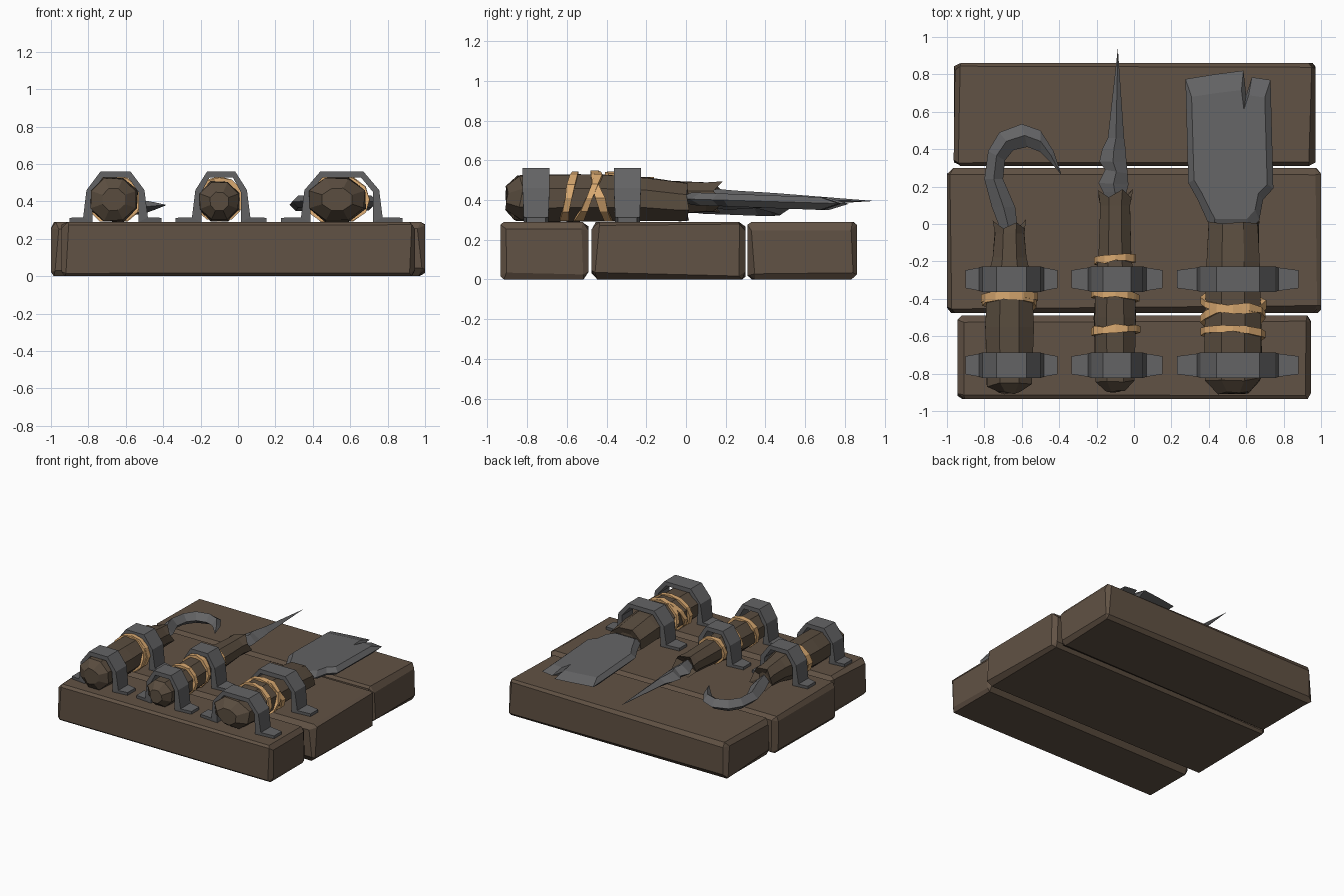
import bpy, bmesh, math, random
from mathutils import Vector

random.seed(4)


def material(name, rgb):
    m = bpy.data.materials.new(name)
    m.diffuse_color = (*rgb, 1)
    return m


PLANK = material("plank brown", (0.120, 0.084, 0.058))
HANDLE = material("handle brown", (0.102, 0.074, 0.050))
METAL = material("dark iron", (0.127, 0.127, 0.131))
CORD = material("tan cord", (0.70, 0.40, 0.165))


def jit(a):
    return random.uniform(-a, a)


def finish(name, bm, mat):
    bmesh.ops.recalc_face_normals(bm, faces=bm.faces)
    me = bpy.data.meshes.new(name)
    bm.to_mesh(me)
    bm.free()
    me.materials.append(mat)
    ob = bpy.data.objects.new(name, me)
    bpy.context.collection.objects.link(ob)
    return ob


def loft(name, rings, mat, closed=False):
    """Skin a list of equal-length point rings; cap the ends or join them."""
    bm = bmesh.new()
    loops = [[bm.verts.new(p) for p in r] for r in rings]
    n = len(loops[0])
    pairs = list(zip(loops, loops[1:])) + ([(loops[-1], loops[0])] if closed else [])
    for a, b in pairs:
        for i in range(n):
            bm.faces.new((a[i], a[(i + 1) % n], b[(i + 1) % n], b[i]))
    if not closed:
        bm.faces.new(loops[0])
        bm.faces.new(loops[-1])
    bmesh.ops.remove_doubles(bm, verts=bm.verts, dist=0.0005)
    return finish(name, bm, mat)


# Base planks: boxes with worn, uneven chamfers
def plank(name, x0, x1, y0, y1):
    bm = bmesh.new()
    bmesh.ops.create_cube(bm, size=1)
    for v in bm.verts:
        v.co = Vector(((x0 + x1) / 2 + v.co.x * (x1 - x0),
                       (y0 + y1) / 2 + v.co.y * (y1 - y0), 0.145 + v.co.z * 0.29))
    bmesh.ops.bevel(bm, geom=bm.edges[:], offset=0.028, segments=1, affect='EDGES')
    for v in bm.verts:
        inner = abs(v.co.x) < max(abs(x0), abs(x1)) - 0.01
        if inner:
            v.co.x += jit(0.014)
        if y0 + 0.01 < v.co.y < y1 - 0.01:
            v.co.y += jit(0.012)
        if 0.01 < v.co.z < 0.28:
            v.co.z += jit(0.018)
    finish(name, bm, PLANK)


plank("front_plank", -0.945, 0.945, -0.935, -0.49)
plank("middle_plank", -1.0, 1.0, -0.475, 0.30)
plank("back_plank", -0.955, 0.97, 0.31, 0.86)


# Handles: eight-sided tapering grips, knobbly butt, splintered far end
def handle(name, cx, stations, splinter):
    rings = []
    for k, (y, rx, rz, cz) in enumerate(stations):
        ring = []
        for i in range(8):
            a = math.tau * (i + 0.5) / 8
            dy = jit(0.012) if k < 2 else 0
            s = 1.06 + jit(0.035)
            if k == len(stations) - 2:
                dy = splinter * (1 if i % 2 else -0.6) + jit(splinter * 0.4)
                s += splinter * 2.5 * (i % 2)
            ring.append((cx + rx * s * math.cos(a), y + dy,
                         max(0.285, cz + rz * s * math.sin(a))))
        rings.append(ring)
    loft(name, rings, HANDLE)


handle("hook_handle", -0.665, [
    (-0.905, 0.06, 0.06, 0.41), (-0.86, 0.125, 0.115, 0.41), (-0.55, 0.13, 0.12, 0.41),
    (-0.30, 0.12, 0.115, 0.41), (-0.18, 0.092, 0.095, 0.41), (-0.05, 0.082, 0.082, 0.405),
    (-0.01, 0.085, 0.08, 0.40), (-0.03, 0.04, 0.04, 0.40)], 0.028)
handle("spike_handle", -0.10, [
    (-0.895, 0.05, 0.05, 0.40), (-0.84, 0.105, 0.10, 0.40), (-0.50, 0.115, 0.11, 0.40),
    (-0.30, 0.105, 0.105, 0.405), (-0.18, 0.09, 0.09, 0.41), (0.10, 0.08, 0.075, 0.415),
    (0.15, 0.088, 0.075, 0.415), (0.12, 0.04, 0.04, 0.41)], 0.028)
handle("cleaver_handle", 0.53, [
    (-0.90, 0.08, 0.06, 0.41), (-0.83, 0.15, 0.115, 0.41), (-0.70, 0.155, 0.12, 0.41),
    (-0.45, 0.15, 0.118, 0.41), (-0.20, 0.145, 0.11, 0.405), (-0.03, 0.137, 0.10, 0.39),
    (0.005, 0.137, 0.095, 0.39), (-0.01, 0.08, 0.05, 0.39)], 0.008)


# Brackets: folded iron straps with splayed feet
def bracket(name, cx, foot, leg, top, y):
    t = 0.033
    half = [(foot, 0.312, foot, 0.288, 0.048), (leg + 0.018, 0.315, leg - t, 0.288, 0.062),
            (leg, 0.46, leg - t, 0.45, 0.068), (top, 0.56, top - 0.012, 0.527, 0.068)]
    path = [(1, h) for h in half] + [(-1, h) for h in reversed(half)]
    rings = []
    for s, (xo, zo, xi, zi, w) in path:
        o, i = cx + s * xo, cx + s * xi
        rings.append([(o, y - w, zo), (o, y + w, zo), (i, y + w, zi), (i, y - w, zi)])
    loft(name, rings, METAL)


for label, cx, foot, leg, top in (("hook", -0.655, 0.245, 0.155, 0.08),
                                  ("spike", -0.09, 0.243, 0.138, 0.075),
                                  ("cleaver", 0.56, 0.325, 0.20, 0.115)):
    for where, y in (("front", -0.755), ("back", -0.295)):
        bracket(f"{label}_{where}_bracket", cx if label != "cleaver" else 0.535 + 0.02,
                foot, leg, top, y)


# Cord wraps: thin tilted bands round the grips
def wrap(name, cx, rx, rz, y, tilt_z, tilt_x, w=0.02):
    rings = []
    n = 12
    for i in range(n):
        a = math.tau * i / n
        c, s = math.cos(a), math.sin(a)
        yc = y + tilt_z * s + tilt_x * c + jit(0.004)
        k, ww = 1 + jit(0.03), w * random.uniform(0.75, 1.25)
        ring = []
        for dy, off in ((-ww, 0.008), (ww, 0.008), (ww, -0.02), (-ww, -0.02)):
            ring.append((cx + (rx * k + off) * c, yc + dy, max(0.291, 0.41 + (rz * k + off) * s)))
        rings.append(ring)
    loft(name, rings, CORD, closed=True)


for i, (cx, rx, rz, y, tz, tx) in enumerate([
        (-0.665, 0.14, 0.125, -0.40, 0.02, 0.012), (-0.665, 0.14, 0.125, -0.41, 0.03, -0.012),
        (-0.10, 0.125, 0.112, -0.57, 0.01, 0.008), (-0.10, 0.12, 0.112, -0.385, 0.015, -0.008),
        (-0.10, 0.105, 0.10, -0.19, 0.008, 0.006),
        (0.53, 0.165, 0.128, -0.585, 0.025, -0.01), (0.53, 0.165, 0.128, -0.50, 0.055, 0.012),
        (0.53, 0.165, 0.128, -0.42, -0.04, -0.015)]):
    wrap(f"cord_wrap_{i + 1}", cx, rx, rz, y, tz, tx)


# Hook and spike blades: diamond sections between a left and a right edge
def ridge_blade(name, sections):
    rings = []
    for xa, ya, xb, yb, z, h in sections:
        xm, ym = (xa + xb) / 2, (ya + yb) / 2
        rings.append([(xa, ya, z), (xm, ym, z + h), (xb, yb, z), (xm, ym, z - h)])
    loft(name, rings, METAL)


ridge_blade("hook_blade", [
    (-0.71, -0.04, -0.62, -0.04, 0.385, 0.04), (-0.76, 0.09, -0.635, 0.09, 0.375, 0.045),
    (-0.80, 0.24, -0.70, 0.24, 0.37, 0.045), (-0.78, 0.39, -0.69, 0.34, 0.365, 0.045),
    (-0.72, 0.49, -0.645, 0.395, 0.365, 0.045), (-0.60, 0.535, -0.57, 0.412, 0.365, 0.042),
    (-0.50, 0.50, -0.50, 0.385, 0.37, 0.035), (-0.43, 0.39, -0.46, 0.345, 0.375, 0.02),
    (-0.387, 0.262, -0.389, 0.264, 0.38, 0.002)])
ridge_blade("spike_blade", [
    (-0.14, 0.08, -0.05, 0.08, 0.41, 0.04), (-0.165, 0.17, -0.04, 0.17, 0.405, 0.05),
    (-0.19, 0.22, -0.03, 0.21, 0.40, 0.05), (-0.155, 0.29, -0.034, 0.27, 0.40, 0.045),
    (-0.185, 0.335, -0.04, 0.33, 0.40, 0.042), (-0.17, 0.40, -0.045, 0.40, 0.40, 0.038),
    (-0.14, 0.46, -0.053, 0.46, 0.40, 0.034), (-0.087, 0.935, -0.086, 0.935, 0.395, 0.001)])

# Cleaver blade: chipped outline with ground edges on both faces
outline = [(0.42, -0.04), (0.39, 0.02), (0.34, 0.13), (0.29, 0.22), (0.275, 0.775),
           (0.43, 0.80), (0.585, 0.82), (0.60, 0.69), (0.63, 0.785), (0.73, 0.77),
           (0.745, 0.19), (0.69, 0.13), (0.67, 0.02), (0.62, -0.04)]


def cleaver_ring(k, dz):
    return [(0.51 + (x - 0.51) * k, 0.30 + (y - 0.30) * (k - 0.06 if k < 1 else 1),
             0.405 - 0.03 * y + dz) for x, y in outline]


loft("cleaver_blade", [cleaver_ring(0.86, -0.032), cleaver_ring(1, 0), cleaver_ring(0.86, 0.032)],
     METAL)
